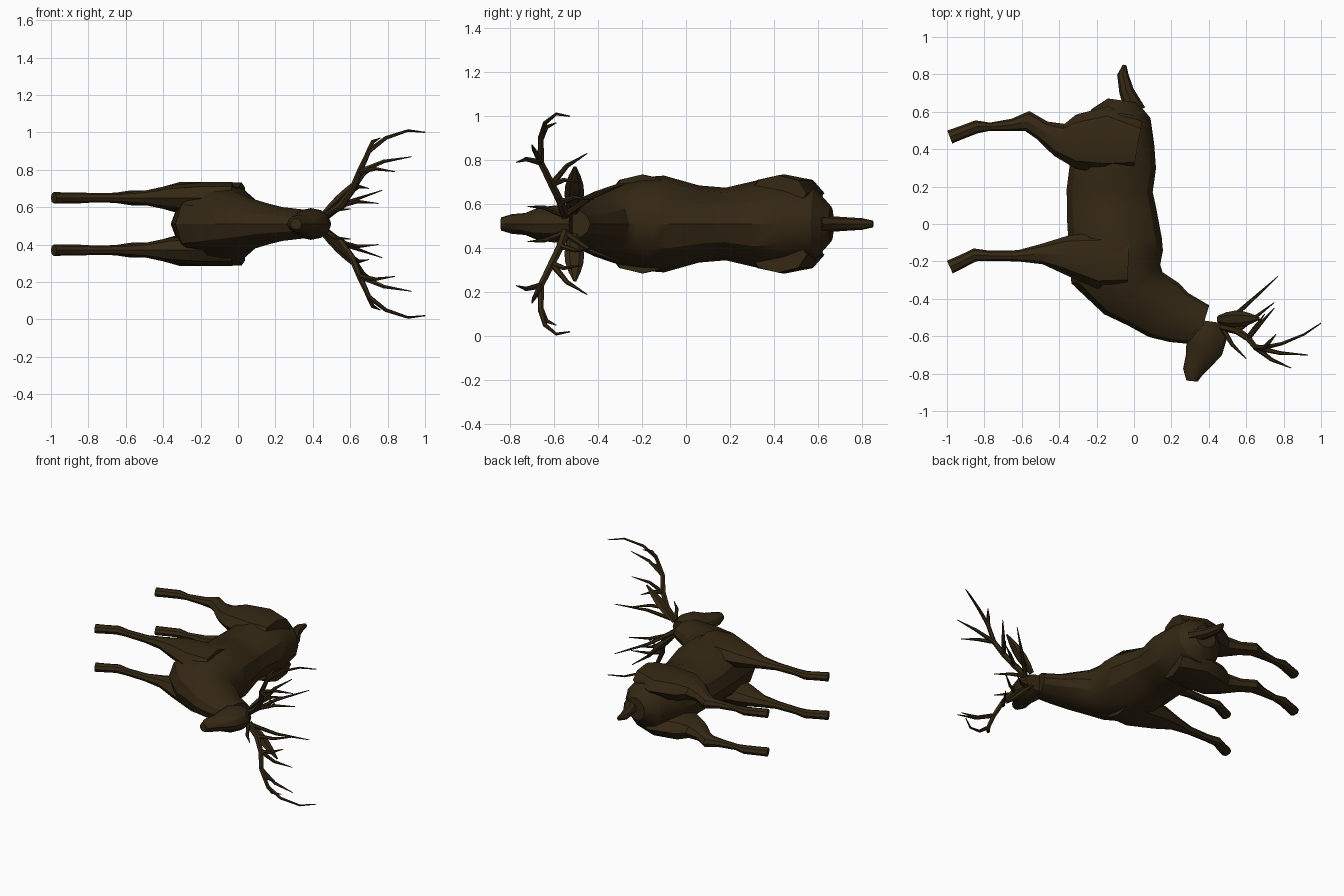
import bpy
import bmesh
from math import cos, sin, pi
from mathutils import Vector

MIDDLE = .51  # height of the symmetry plane of the animal lying on its side
UP = Vector((0, 0, 1))

if "Cube" in bpy.data.objects:
    bpy.data.objects.remove(bpy.data.objects["Cube"], do_unlink=True)


def make_material(name, colour):
    material = bpy.data.materials.new(name)
    material.use_nodes = True
    material.diffuse_color = colour
    shader = material.node_tree.nodes["Principled BSDF"]
    shader.inputs["Base Color"].default_value = colour
    return material


brown = make_material("dark brown", (.035, .021, .007, 1))


def activate(obj):
    bpy.ops.object.select_all(action="DESELECT")
    obj.select_set(True)
    bpy.context.view_layer.objects.active = obj


def finish(obj):
    activate(obj)
    bpy.ops.object.shade_smooth_by_angle(angle=pi / 6)


def loft(name, centres, depths, widths, sides):
    """Skin oval rings that stand square to the path through their centres."""
    bm = bmesh.new()
    rings = []
    last = len(centres) - 1
    angles = [2 * pi * i / sides for i in range(sides)]
    for i, centre in enumerate(centres):
        tangent = centres[min(i + 1, last)] - centres[max(i - 1, 0)]
        arm = tangent.cross(UP).normalized()
        across = arm.cross(tangent).normalized()
        ring = []
        for angle in angles:
            offset = arm * depths[i] * cos(angle) + across * widths[i] * sin(angle)
            ring.append(bm.verts.new(centre + offset))
        rings.append(ring)
    for ring, following in zip(rings, rings[1:]):
        for i in range(sides):
            bm.faces.new((ring[i - 1], ring[i], following[i], following[i - 1]))
    bm.faces.new(rings[0])
    bm.faces.new(rings[-1])
    bmesh.ops.recalc_face_normals(bm, faces=bm.faces)
    mesh = bpy.data.meshes.new(name)
    bm.to_mesh(mesh)
    bm.free()
    mesh.materials.append(brown)
    obj = bpy.data.objects.new(name, mesh)
    bpy.context.collection.objects.link(obj)
    finish(obj)


def trunk_part(name, sections):
    """Central part from sections of x, y, half depth and half width."""
    centres = [Vector((x, y, MIDDLE)) for x, y, depth, width in sections]
    depths = [section[2] for section in sections]
    widths = [section[3] for section in sections]
    loft(name, centres, depths, widths, sides=12)


def limb(name, sections, offset):
    """Limb from sections of x, y and half depth; its width follows its depth."""
    centres = [Vector((x, y, MIDDLE + offset)) for x, y, depth in sections]
    depths = [section[2] for section in sections]
    widths = [min(.01 + .55 * depth, .085) for depth in depths]
    loft(name, centres, depths, widths, sides=8)


def ear(name, side):
    """Leaf shape that swells and narrows between its base and its tip."""
    base = Vector((.45, -.51, MIDDLE + side * .05))
    tip = Vector((.67, -.505, MIDDLE + side * .26))
    steps = [i / 5 for i in range(6)]
    depths = [.045 * sin(pi * (.15 + .8 * t)) for t in steps]
    widths = [depth * .5 for depth in depths]
    loft(name, [base.lerp(tip, t) for t in steps], depths, widths, sides=6)


def add_branch(curve, points, radius):
    """Tapered tube through the points."""
    spline = curve.splines.new("POLY")
    last = len(points) - 1
    spline.points.add(last)
    for i, point in enumerate(points):
        spline.points[i].co = (*point, 1)
        spline.points[i].radius = radius * (1 - .85 * (i / last) ** 1.5)


def antler(name, side):
    """Curved main beam with slightly bowed tines growing from its points."""
    def place(x, y, offset):
        return Vector((x, y, MIDDLE + side * offset))

    curve = bpy.data.curves.new(name, "CURVE")
    curve.dimensions = "3D"
    curve.bevel_depth = 1
    curve.bevel_resolution = 1
    curve.use_fill_caps = True
    beam = [place(*point) for point in BEAM]
    add_branch(curve, beam, radius=.021)
    bow = Vector((-.01, -.01, side * .015))
    for start, *tip in TINES:
        root, end = beam[start], place(*tip)
        add_branch(curve, [root, root.lerp(end, .5) + bow, end], radius=.015)
    curve.materials.append(brown)
    obj = bpy.data.objects.new(name, curve)
    bpy.context.collection.objects.link(obj)
    activate(obj)
    bpy.ops.object.convert(target="MESH")
    finish(bpy.context.object)


# Torso and neck, from rump to nape
trunk_part("body", [
    (-.06, .66, .08, .08),
    (-.07, .59, .16, .16),
    (-.09, .46, .2, .19),
    (-.11, .33, .23, .2),
    (-.13, .18, .23, .165),
    (-.12, .06, .24, .175),
    (-.1, -.1, .25, .22),
    (-.09, -.23, .26, .21),
    (-.01, -.35, .2, .17),
    (.06, -.4, .17, .14),
    (.16, -.46, .165, .11),
    (.24, -.5, .14, .09),
    (.37, -.54, .11, .075),
])

# Head, from nape to muzzle
trunk_part("head", [
    (.4, -.52, .08, .06),
    (.39, -.59, .11, .085),
    (.375, -.67, .1, .075),
    (.345, -.73, .075, .05),
    (.315, -.79, .055, .045),
    (.31, -.84, .03, .03),
])

limb("tail", [
    (.01, .6, .055),
    (-.04, .71, .04),
    (-.06, .8, .03),
    (-.05, .85, .01),
], offset=0)

FRONT_LEG = [
    (-.03, -.2, .14),
    (-.18, -.195, .155),
    (-.36, -.165, .105),
    (-.49, -.16, .055),
    (-.62, -.17, .03),
    (-.77, -.17, .027),
    (-.85, -.165, .035),
    (-.92, -.2, .035),
    (-.985, -.23, .037),
]

HIND_LEG = [
    (.02, .42, .13),
    (-.15, .45, .18),
    (-.31, .44, .145),
    (-.4, .45, .09),
    (-.49, .5, .055),
    (-.57, .55, .055),
    (-.65, .53, .033),
    (-.77, .52, .022),
    (-.84, .52, .035),
    (-.92, .49, .035),
    (-.985, .465, .037),
]

# Points of the main beam, from the brow outwards
BEAM = [
    (.47, -.55, .04),
    (.55, -.57, .1),
    (.61, -.61, .18),
    (.65, -.66, .28),
    (.7, -.66, .39),
    (.79, -.64, .46),
    (.91, -.59, .5),
    (1, -.53, .49),
]

# Beam point from which each tine grows, then its tip
TINES = [
    (3, .93, -.7, .36),
    (3, .84, -.77, .28),
    (4, .76, -.59, .46),
    (2, .75, -.45, .32),
    (0, .77, -.28, .18),
    (1, .75, -.42, .11),
    (0, .6, -.72, .08),
    (2, .7, -.48, .19),
]

# Paired parts, mirrored across the symmetry plane
for label, side in (("upper", 1), ("lower", -1)):
    limb(label + "_front_leg", FRONT_LEG, side * .14)
    limb(label + "_hind_leg", HIND_LEG, side * .14)
    ear(label + "_ear", side)
    antler(label + "_antler", side)
